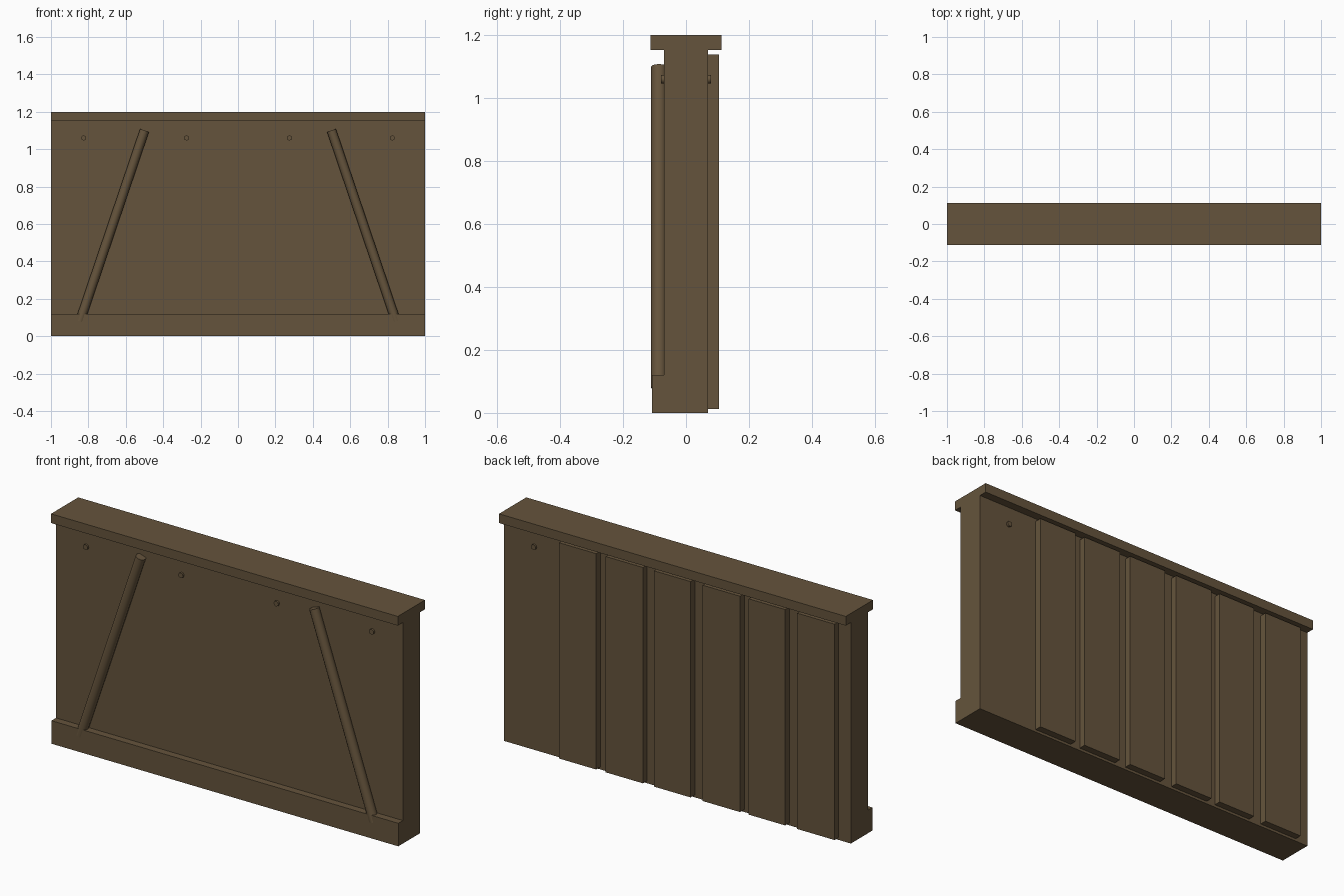
import bpy
import math
from mathutils import Vector

if "Cube" in bpy.data.objects:
    bpy.data.objects.remove(bpy.data.objects["Cube"])

wood = bpy.data.materials.new("brown wood")
wood.diffuse_color = (0.130, 0.088, 0.045, 1)
wood.use_nodes = True
wood.node_tree.nodes["Principled BSDF"].inputs["Base Color"].default_value = wood.diffuse_color


def box(name, x0, x1, y0, y1, z0, z1):
    bpy.ops.mesh.primitive_cube_add(size=1)
    ob = bpy.context.object
    ob.name = name
    ob.scale = (x1 - x0, y1 - y0, z1 - z0)
    ob.location = ((x0 + x1) / 2, (y0 + y1) / 2, (z0 + z1) / 2)
    bpy.ops.object.transform_apply(location=True, rotation=True, scale=True)
    ob.data.materials.append(wood)
    return ob


def rod(name, a, b, radius, sides):
    a, b = Vector(a), Vector(b)
    bpy.ops.mesh.primitive_cylinder_add(vertices=sides, radius=radius,
                                        depth=(b - a).length, location=(a + b) / 2)
    ob = bpy.context.object
    ob.name = name
    ob.rotation_euler = (b - a).to_track_quat('Z', 'Y').to_euler()
    bpy.ops.object.transform_apply(location=True, rotation=True, scale=True)
    ob.data.materials.append(wood)
    bpy.ops.object.shade_smooth_by_angle(angle=math.radians(50))
    return ob


# Main wall, with a front footing and an overhanging cap
box("wall_panel", -1, 1, -0.07, 0.07, 0, 1.15)
box("front_footing", -1, 1, -0.108, -0.07, 0, 0.12)
box("top_cap", -1, 1, -0.112, 0.112, 1.152, 1.2).location.z = 0
box("cap_neck", -1, 1, -0.07, 0.07, 1.15, 1.152)

# Slanted round braces on the front
for side, label in ((-1, "left"), (1, "right")):
    rod(label + "_brace", (side * 0.845, -0.086, 0.08), (side * 0.50, -0.086, 1.10), 0.025, 12)

# Bolts passing through the wall
for i, x in enumerate((-0.825, -0.275, 0.275, 0.825)):
    rod(f"bolt_{i + 1}", (x, -0.08, 1.06), (x, 0.08, 1.06), 0.014, 8)

# Unevenly spaced planks on the back
for i, (x0, x1) in enumerate(((0.445, 0.66), (0.175, 0.39), (-0.10, 0.112),
                              (-0.385, -0.17), (-0.645, -0.435), (-0.93, -0.715))):
    box(f"back_plank_{i + 1}", x0, x1, 0.07, 0.105, 0.013, 1.138)
